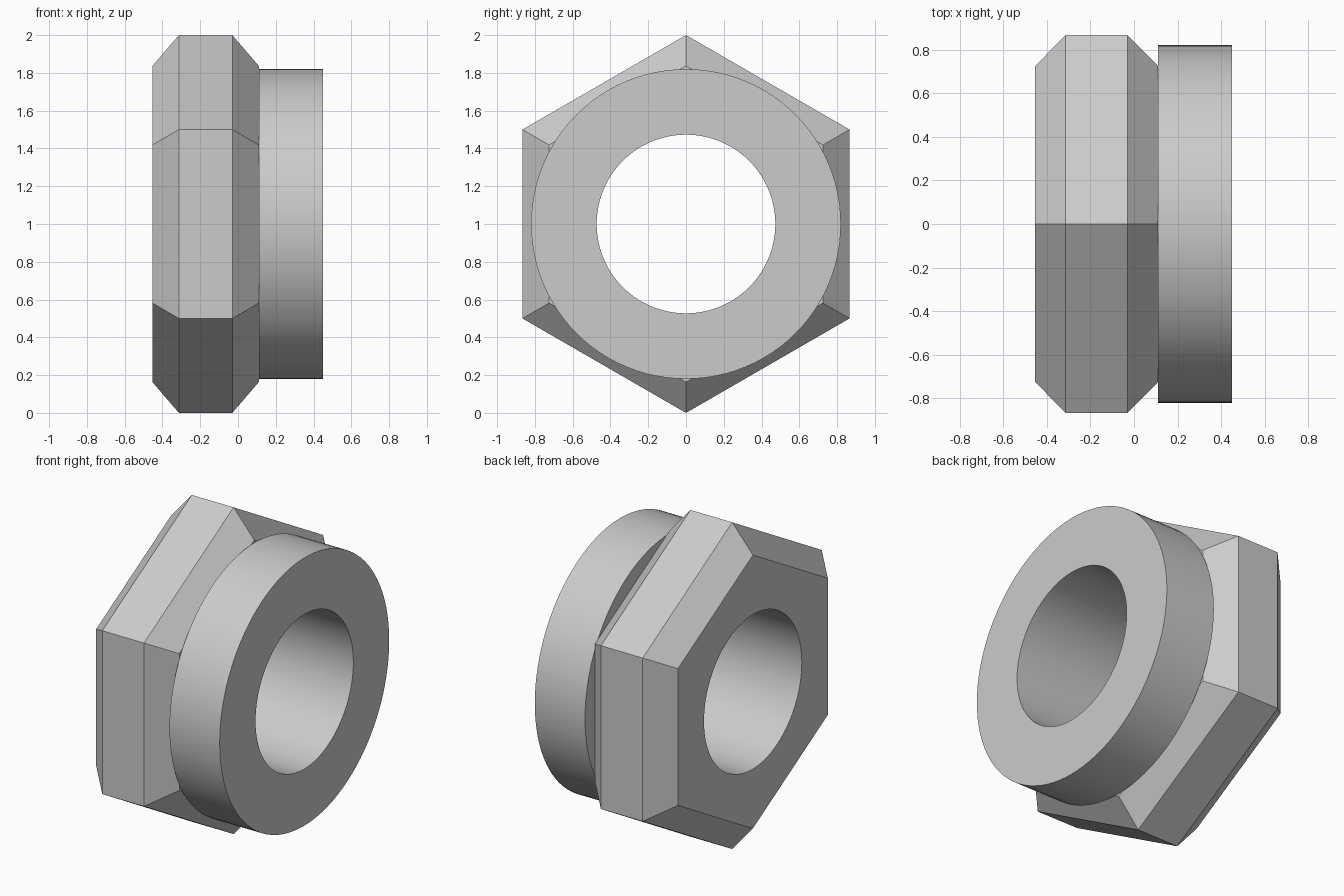
import bpy
import bmesh
from math import cos, sin, pi, radians

if "Cube" in bpy.data.objects:
    bpy.data.objects.remove(bpy.data.objects["Cube"], do_unlink=True)

SIDES = 96          # facets of the round surfaces
BORE = 0.473        # radius of the through hole
AXIS_Z = 1.0        # height of the axis, which runs along x

steel = bpy.data.materials.new("grey steel")
steel.use_nodes = True
steel.diffuse_color = (0.6, 0.6, 0.6, 1)
steel.node_tree.nodes["Principled BSDF"].inputs["Base Color"].default_value = (0.6, 0.6, 0.6, 1)


def ring(bm, x, radius, count):
    """Ring of vertices around the x axis, starting at the top."""
    return [bm.verts.new((x, radius * sin(2 * pi * i / count),
                          AXIS_Z + radius * cos(2 * pi * i / count)))
            for i in range(count)]


def join(bm, a, b):
    """Faces between two rings; a may have fewer vertices than b."""
    n, step = len(a), len(b) // len(a)
    for i in range(n):
        arc = [b[(i * step + k) % len(b)] for k in range(step + 1)]
        bm.faces.new([a[(i + 1) % n], a[i]] + arc)


def bored_part(name, profile, count):
    """Solid with the given (x, radius) outline and a round bore."""
    bm = bmesh.new()
    outer = [ring(bm, x, r, count) for x, r in profile]
    inner = [ring(bm, x, BORE, SIDES) for x in (profile[0][0], profile[-1][0])]
    for a, b in zip(outer, outer[1:]):
        join(bm, a, b)
    join(bm, outer[0], inner[0])
    join(bm, outer[-1], inner[1])
    join(bm, inner[0], inner[1])
    bmesh.ops.recalc_face_normals(bm, faces=bm.faces)
    mesh = bpy.data.meshes.new(name)
    bm.to_mesh(mesh)
    bm.free()
    mesh.materials.append(steel)
    obj = bpy.data.objects.new(name, mesh)
    bpy.context.collection.objects.link(obj)
    bpy.ops.object.select_all(action="DESELECT")
    obj.select_set(True)
    bpy.context.view_layer.objects.active = obj
    bpy.ops.object.shade_smooth_by_angle(angle=radians(30))
    return obj


# Hexagonal head, chamfered on both ends
bored_part("hex_head", [(-0.453, 0.837), (-0.313, 1.0), (-0.03, 1.0), (0.11, 0.837)], 6)

# Round collar on the right-hand end
bored_part("round_collar", [(0.11, 0.82), (0.45, 0.82)], SIDES)
